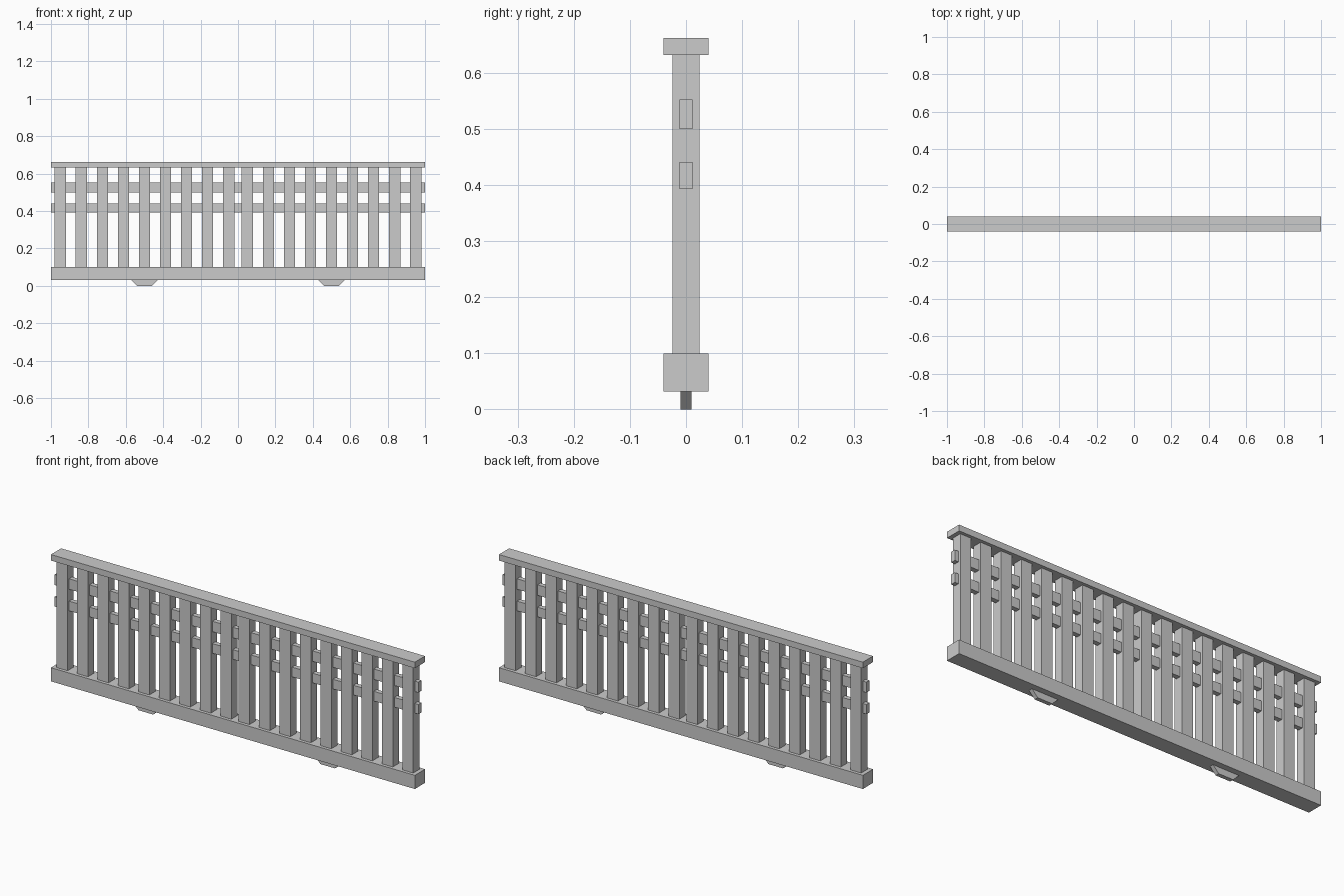
import bpy
import bmesh

cube = bpy.data.objects.get("Cube")
if cube:
    bpy.data.objects.remove(cube, do_unlink=True)

GREY = (0.6, 0.6, 0.6, 1.0)
grey = bpy.data.materials.new("plain grey")
grey.use_nodes = True
grey.diffuse_color = GREY
grey.node_tree.nodes["Principled BSDF"].inputs["Base Color"].default_value = GREY


def prism(name, profile, half_depth):
    """Extrude an x-z profile through y, centred on y = 0."""
    bm = bmesh.new()
    face = bm.faces.new([bm.verts.new((x, -half_depth, z)) for x, z in profile])
    grown = bmesh.ops.extrude_face_region(bm, geom=[face])["geom"]
    moved = [v for v in grown if isinstance(v, bmesh.types.BMVert)]
    bmesh.ops.translate(bm, verts=moved, vec=(0, 2 * half_depth, 0))
    bmesh.ops.recalc_face_normals(bm, faces=bm.faces)
    mesh = bpy.data.meshes.new(name)
    bm.to_mesh(mesh)
    bm.free()
    mesh.materials.append(grey)
    obj = bpy.data.objects.new(name, mesh)
    bpy.context.collection.objects.link(obj)
    return obj


def bar(name, x, half_width, bottom, top, half_depth):
    left, right = x - half_width, x + half_width
    return prism(name, [(left, bottom), (right, bottom), (right, top), (left, top)], half_depth)


# Long horizontal members
bar("bottom_beam", 0, 1.0, 0.032, 0.10, 0.04)
bar("handrail", 0, 1.0, 0.632, 0.662, 0.04)
bar("lower_cross_rail", 0, 1.0, 0.393, 0.441, 0.012)
bar("upper_cross_rail", 0, 1.0, 0.50, 0.552, 0.012)

for side, label in ((1, "left"), (-1, "right")):
    # Balusters, counted outwards from the middle
    for i in range(9):
        bar(f"baluster_{label}_{i + 1}", side * (0.05 + 0.1125 * i), 0.03, 0.10, 0.632, 0.024)
    # Tapered locating foot under the beam
    x = side * 0.5
    prism(f"foot_{label}", [(x - 0.04, 0), (x + 0.04, 0), (x + 0.072, 0.032), (x - 0.072, 0.032)], 0.01)
